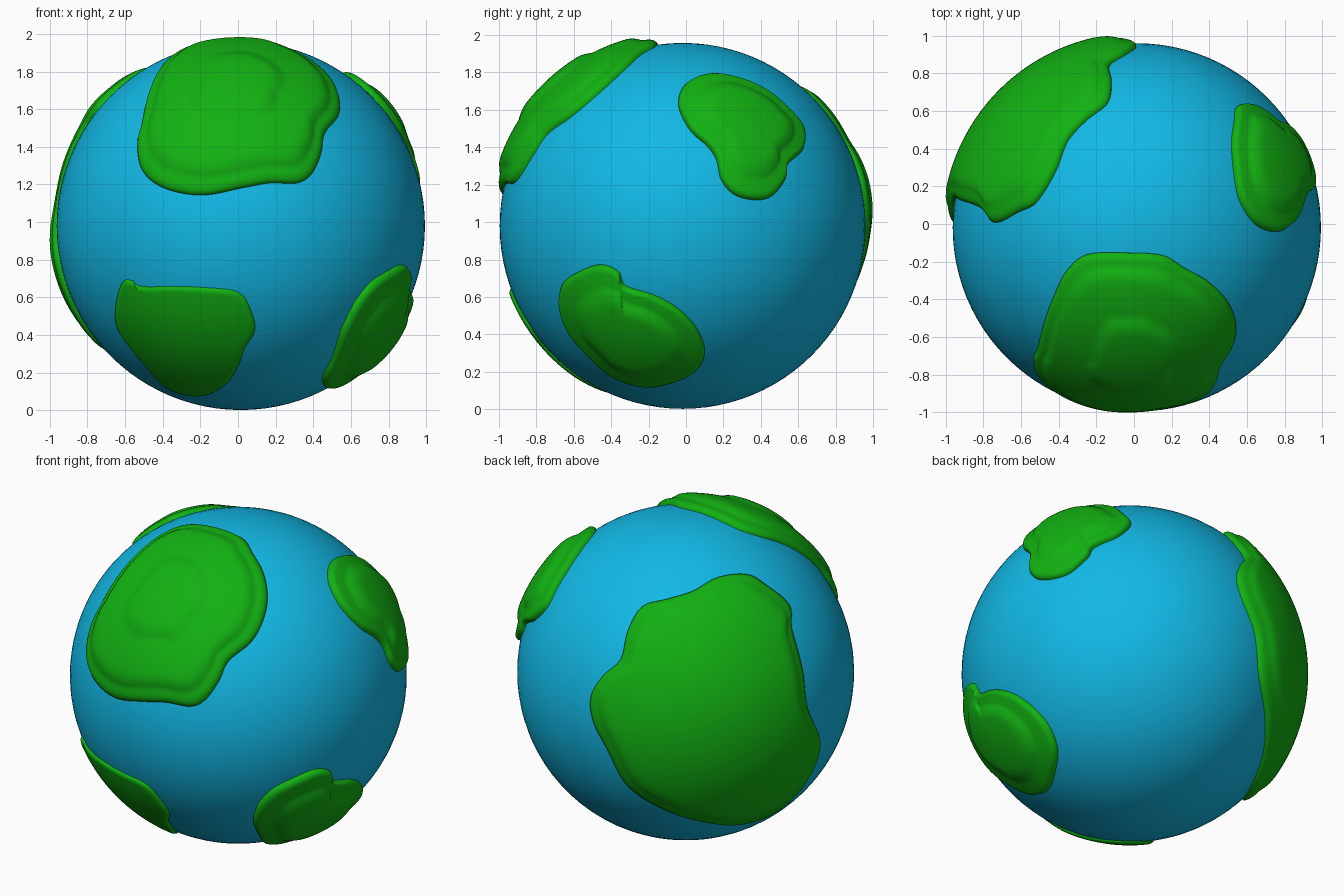
import bpy, bmesh, math
from mathutils import Vector

if "Cube" in bpy.data.objects:
    bpy.data.objects.remove(bpy.data.objects["Cube"])

R = 0.978                              # ocean radius
C = Vector((0.015, -0.018, 0.98))      # globe centre


def material(name, rgb):
    m = bpy.data.materials.new(name)
    m.diffuse_color = (*rgb, 1)
    m.use_nodes = True
    m.node_tree.nodes["Principled BSDF"].inputs["Base Color"].default_value = m.diffuse_color
    return m


BLUE = material("ocean blue", (0.006, 0.48, 0.79))
GREEN = material("land green", (0.006, 0.44, 0.006))


def finish(name, bm, mat):
    me = bpy.data.meshes.new(name)
    bm.to_mesh(me)
    bm.free()
    me.materials.append(mat)
    for p in me.polygons:
        p.use_smooth = True
    ob = bpy.data.objects.new(name, me)
    ob.location = C
    bpy.context.collection.objects.link(ob)
    return ob


def view(az, el, pts, relative=False):
    """Turn coast points read in one view into directions from the globe centre."""
    a, e = math.radians(az), math.radians(el)
    right = Vector((math.cos(a), math.sin(a), 0))
    up = Vector((-math.sin(a) * math.sin(e), math.cos(a) * math.sin(e), math.cos(e)))
    toward = right.cross(up)
    out = []
    for u, v in pts:
        if relative:
            u, v = u / 1.013, v / 1.013
        else:
            u, v = (u - C.dot(right)) / 0.99, (v - C.dot(up)) / 0.99
        w = math.sqrt(max(0.0, 1 - u * u - v * v))
        out.append((right * u + up * v + toward * w).normalized())
    return out


def smooth_loop(pts, steps=9):
    """Closed Catmull-Rom curve through the coast points."""
    n, out = len(pts), []
    for i in range(n):
        p0, p1, p2, p3 = (pts[(i + k) % n] for k in (-1, 0, 1, 2))
        for s in range(steps):
            t = s / steps
            q = (2 * p1 + (p2 - p0) * t + (2 * p0 - 5 * p1 + 4 * p2 - p3) * t * t
                 + (3 * p1 - p0 - 3 * p2 + p3) * t ** 3) * 0.5
            out.append(q.normalized())
    return out


def continent(name, coast, centre, profile):
    """Terraced cap: profile is (share of the way out to the coast, height)."""
    loop = smooth_loop(coast)
    rows = []
    for (s0, h0), (s1, h1) in zip(profile, profile[1:]):
        k = max(1, math.ceil((s0 - s1) / 0.04))
        rows += [(s0 + (s1 - s0) * j / k, h0 + (h1 - h0) * j / k) for j in range(k)]
    bm = bmesh.new()
    prev = None
    for s, h in rows:
        ring = [bm.verts.new(centre.slerp(d, s) * (R + h)) for d in loop]
        if prev:
            for i in range(len(ring)):
                j = (i + 1) % len(ring)
                bm.faces.new((prev[i], prev[j], ring[j], ring[i]))
        prev = ring
    tip = bm.verts.new(centre * (R + profile[-1][1]))
    for i in range(len(prev)):
        bm.faces.new((prev[i], prev[(i + 1) % len(prev)], tip))
    bm.normal_update()
    if sum(f.normal.dot(f.calc_center_median()) * f.calc_area() for f in bm.faces) < 0:
        bmesh.ops.reverse_faces(bm, faces=bm.faces[:])
    return finish(name, bm, GREEN)


# Ocean ball
bm = bmesh.new()
bmesh.ops.create_uvsphere(bm, u_segments=96, v_segments=48, radius=R)
finish("ocean", bm, BLUE)

EDGE = [(1.0, -0.02), (1.0, 0.012), (0.975, 0.026), (0.94, 0.034)]

# Front upper continent, three terraces
coast = view(0, 0, [(.03, 1.185), (-.19, 1.145), (-.39, 1.18), (-.505, 1.27),
                    (-.535, 1.415), (-.51, 1.53)])
coast += view(0, 90, [(-.47, -.5), (-.425, -.38), (-.355, -.245), (-.24, -.16), (0, -.155),
                      (.16, -.17), (.27, -.235), (.4, -.31), (.5, -.415), (.54, -.53)])
coast += view(0, 0, [(.53, 1.56), (.46, 1.47), (.44, 1.36), (.39, 1.255),
                     (.315, 1.21), (.17, 1.21)])
continent("front_upper_continent", coast, view(0, 0, [(0, 1.72)])[0],
          EDGE + [(.87, .038), (.83, .05), (.79, .06), (.74, .064), (.42, .066),
                  (.37, .076), (.32, .084), (.27, .086), (0, .086)])

# Front lower continent, one low terrace
coast = view(0, 0, [(-.62, .675), (-.57, .686), (-.52, .655), (-.31, .655), (-.07, .64),
                    (.025, .605), (.075, .51), (.09, .42), (.035, .325), (0, .23),
                    (-.07, .13), (-.205, .07), (-.365, .105), (-.495, .23),
                    (-.575, .325), (-.645, .43), (-.655, .54)])
continent("front_lower_continent", coast, view(0, 0, [(-.28, .42)])[0],
          [(1, -.02), (1, .006), (.97, .014), (.93, .018), (0, .02)])

# Right upper continent
coast = view(90, 0, [(-.04, 1.63), (0, 1.74), (.13, 1.79), (.29, 1.765), (.44, 1.695),
                     (.555, 1.595), (.63, 1.5), (.625, 1.39), (.545, 1.31), (.53, 1.23),
                     (.46, 1.14), (.37, 1.12), (.26, 1.15), (.19, 1.23), (.165, 1.335),
                     (.12, 1.405), (.02, 1.5)])
continent("right_upper_continent", coast, view(90, 0, [(.33, 1.52)])[0],
          EDGE + [(.75, .038), (.68, .05), (.6, .06), (.52, .064), (0, .066)])

# Right lower continent
coast = view(90, 0, [(-.68, .59), (-.647, .685), (-.54, .75), (-.45, .77), (-.364, .733),
                     (-.326, .658), (-.166, .604), (-.03, .524), (.064, .417), (.1, .305),
                     (.05, .203), (-.086, .14), (-.22, .123), (-.38, .17), (-.513, .278),
                     (-.62, .4), (-.663, .49)])
continent("right_lower_continent", coast, view(90, 0, [(-.29, .4)])[0],
          EDGE + [(.72, .038), (.64, .05), (.56, .06), (.48, .064), (0, .066)])

# Large continent at the back left
coast = view(216, 25, [(-.27, .39), (-.12, .435), (.03, .48), (.18, .56), (.36, .577),
                       (.476, .51), (.61, .39), (.625, .24), (.685, 0), (.715, -.23),
                       (.79, -.44), (.71, -.65), (.535, -.827), (.33, -.905), (.09, -.893),
                       (-.15, -.815), (-.357, -.68), (-.476, -.47), (-.565, -.29),
                       (-.577, -.14), (-.505, -.02), (-.4, .08), (-.357, .245)], True)
continent("back_left_continent", coast, view(216, 25, [(.11, -.12)], True)[0],
          EDGE + [(.91, .036), (.88, .046), (.85, .053), (.81, .056), (0, .056)])
